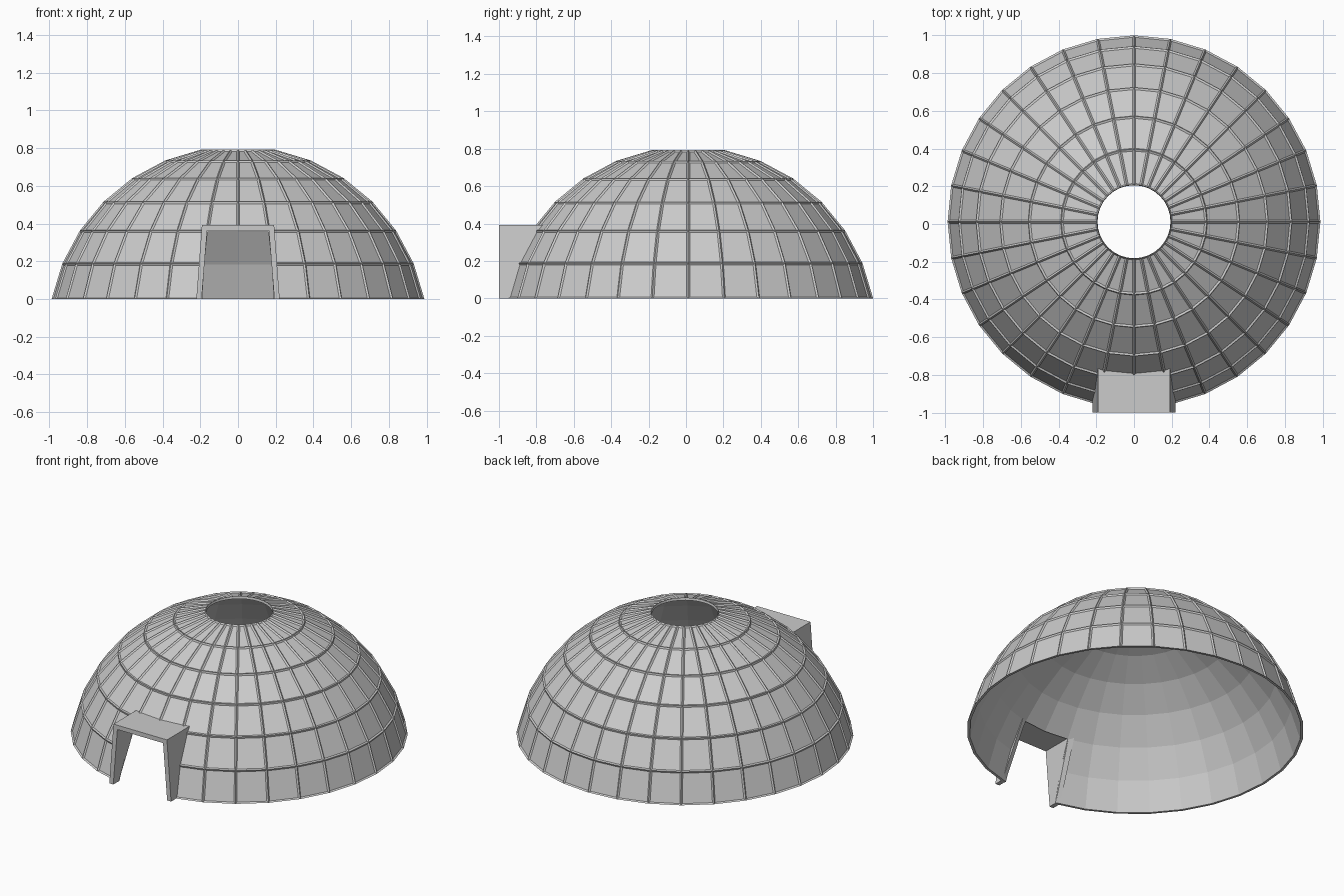
import bpy, bmesh
from math import sin, cos, pi, sqrt

if "Cube" in bpy.data.objects:
    bpy.data.objects.remove(bpy.data.objects["Cube"])

SEG, STEP = 32, pi / 16          # 32 sides, 11.25 degree rows
ROWS = 6
R, THICK, CY = 1.008, 0.016, 0.012
Z0 = R * sin(STEP)               # sphere centre lies this far below the ground


def finish(name, bm):
    mesh = bpy.data.meshes.new(name)
    bm.to_mesh(mesh)
    bm.free()
    obj = bpy.data.objects.new(name, mesh)
    bpy.context.collection.objects.link(obj)
    return obj


# Dome: thin faceted shell, open at the top, with a doorway at the front
bm = bmesh.new()


def shell(radius):
    rings = []
    for i in range(ROWS + 1):
        lat = STEP * (i + 1)
        r, z = radius * cos(lat), R * sin(lat) - Z0
        if radius < R:
            z = max(0, radius * sin(lat) - Z0)
        rings.append([bm.verts.new((r * cos(STEP * j), CY + r * sin(STEP * j), z))
                      for j in range(SEG)])
    return rings


outer, inner = shell(R), shell(R - THICK)
panels = []
for j in range(SEG):
    k = (j + 1) % SEG
    for i in range(ROWS):
        if i < 2 and j in (23, 24):      # doorway opening
            continue
        panels.append(bm.faces.new((outer[i][j], outer[i][k], outer[i + 1][k], outer[i + 1][j])))
        bm.faces.new((inner[i][k], inner[i][j], inner[i + 1][j], inner[i + 1][k]))
    # rims around the smoke hole and the ground edge
    bm.faces.new((outer[ROWS][j], outer[ROWS][k], inner[ROWS][k], inner[ROWS][j]))
    if j not in (23, 24):
        bm.faces.new((outer[0][k], outer[0][j], inner[0][j], inner[0][k]))

# Shallow recessed panels framed by ribs
bm.normal_update()
bmesh.ops.inset_individual(bm, faces=panels, thickness=0.009, depth=-0.008,
                           use_even_offset=True)
finish("dome", bm)

# Entrance: tapered arch running from the front plane back into the dome
bm = bmesh.new()
top = R * sin(3 * STEP) - Z0
xb, xt = R * cos(STEP) * sin(STEP), R * cos(3 * STEP) * sin(STEP)
inside = [(-xb, 0), (-xt, top), (0, top), (xt, top), (xb, 0)]
t = 0.028
outside = [(-xb - t, 0), (-xt - t, top + t), (0, top + t), (xt + t, top + t), (xb + t, 0)]


def back_y(x, z):
    return CY - sqrt((R - 0.014) ** 2 - x * x - (z + Z0) ** 2)


def path(points, back):
    return [bm.verts.new((x, back_y(x, z) if back else -1.0, z)) for x, z in points]


loops = [path(outside, False), path(outside, True), path(inside, True), path(inside, False)]
for a in range(4):
    p, q = loops[a], loops[(a + 1) % 4]
    for i in range(4):
        bm.faces.new((p[i], p[i + 1], q[i + 1], q[i]))
for i in (0, 4):
    bm.faces.new([l[i] for l in loops])
bmesh.ops.recalc_face_normals(bm, faces=bm.faces[:])
finish("entrance_arch", bm)
